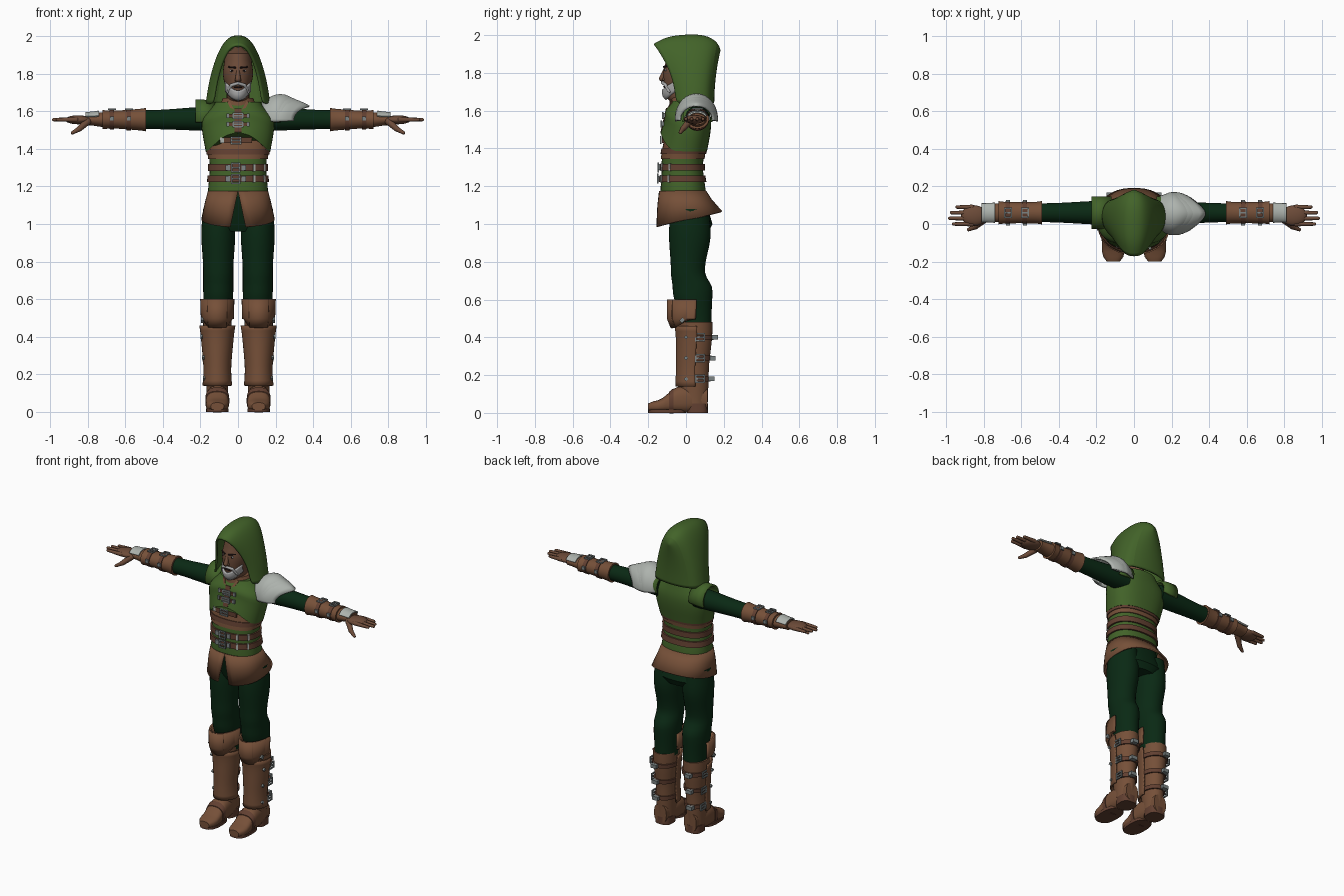
import bpy, bmesh
from math import sin, cos, radians, copysign, pi
from mathutils import Vector, Matrix, Euler

cube = bpy.data.objects.get("Cube")
if cube:
    bpy.data.objects.remove(cube, do_unlink=True)


def material(name, red, green, blue):
    mat = bpy.data.materials.new(name)
    mat.use_nodes = True
    mat.diffuse_color = (red, green, blue, 1)
    mat.node_tree.nodes["Principled BSDF"].inputs["Base Color"].default_value = mat.diffuse_color
    return mat


GREEN = material("moss green", .055, .125, .022)
DARK = material("dark green cloth", .003, .022, .007)
LEATHER = material("brown leather", .18, .08, .04)
STRAP = material("strap leather", .12, .05, .03)
SKIN = material("skin", .15, .07, .04)
PLATE = material("pale plate", .42, .45, .42)
METAL = material("steel", .2, .23, .23)
BEARD = material("grey beard", .4, .4, .4)
INK = material("dark brown", .02, .01, .01)
made = []


def finish(name, bm, mat, mirror=False, thick=0, subdivide=0):
    bmesh.ops.recalc_face_normals(bm, faces=bm.faces)
    mesh = bpy.data.meshes.new(name)
    bm.to_mesh(mesh)
    bm.free()
    mesh.materials.append(mat)
    ob = bpy.data.objects.new(name, mesh)
    bpy.context.collection.objects.link(ob)
    if subdivide:
        mod = ob.modifiers.new("smooth", "SUBSURF")
        mod.levels = mod.render_levels = subdivide
    if thick:
        mod = ob.modifiers.new("thickness", "SOLIDIFY")
        mod.thickness, mod.offset = thick, 0
    if mirror:
        ob.modifiers.new("mirror", "MIRROR")
    made.append(ob)


def join_rows(bm, rows, closed):
    for low, high in zip(rows, rows[1:]):
        for i in range(len(low) if closed else len(low) - 1):
            j = (i + 1) % len(low)
            bm.faces.new((low[i], low[j], high[j], high[i]))


def loft(name, rings, mat, axis="z", side=0, arc=None, power=2, warp=None, count=32, **options):
    """Skin oval rings (position, centre, radius, radius) set along an axis."""
    bm = bmesh.new()
    rows = []
    first, last = arc or (0, 360)
    steps = count - 1 if arc else count
    for t, centre, wide, deep in rings:
        row = []
        for i in range(count):
            a = radians(first + (last - first) * i / steps)
            u = side + wide * copysign(abs(cos(a)) ** (2 / power), cos(a))
            v = centre + deep * copysign(abs(sin(a)) ** (2 / power), sin(a))
            point = Vector({"z": (u, v, t), "x": (t, u, v), "y": (u, t, v)}[axis])
            if warp:
                warp(point, a)
            row.append(bm.verts.new(point))
        rows.append(row)
    join_rows(bm, rows, closed=not arc)
    if not arc:
        bm.faces.new(rows[0])
        bm.faces.new(rows[-1])
    finish(name, bm, mat, **options)


def ring_at(keys, t):
    """Ease between the two key rings around a position."""
    for low, high in zip(keys, keys[1:]):
        if t <= high[0]:
            break
    f = min(1, max(0, (t - low[0]) / (high[0] - low[0])))
    f = (1 - cos(pi * f)) / 2
    return [p + (q - p) * f for p, q in zip(low[1:], high[1:])]


def wrap(name, keys, low, high, mat, grow=0, flare=0, steps=12, **options):
    """Build one layer of a body region between two positions."""
    rings = []
    for k in range(steps + 1):
        t = low + (high - low) * k / steps
        centre, wide, deep = ring_at(keys, t)
        extra = grow + flare * abs(2 * k / steps - 1) ** 4
        rings.append((t, centre, wide + extra, deep + extra))
    loft(name, rings, mat, **options)


def ball(name, centre, radii, mat, mirror=False):
    bm = bmesh.new()
    place = Matrix.LocRotScale(Vector(centre), None, Vector(radii))
    bmesh.ops.create_uvsphere(bm, u_segments=16, v_segments=10, radius=1, matrix=place)
    finish(name, bm, mat, mirror)


def limb(name, start, end, thick_start, thick_end, mat):
    """Mirrored tapered rod with round ends."""
    bm = bmesh.new()
    start, end = Vector(start), Vector(end)
    way = end - start
    place = Matrix.LocRotScale((start + end) / 2, way.to_track_quat("Z", "Y"), None)
    bmesh.ops.create_cone(bm, segments=12, radius1=thick_start, radius2=thick_end, depth=way.length, matrix=place)
    for point, radius in ((start, thick_start), (end, thick_end)):
        bmesh.ops.create_uvsphere(bm, u_segments=12, v_segments=8, radius=radius, matrix=Matrix.Translation(point))
    finish(name, bm, mat, mirror=True)


def boxes(name, sizes, mat, loc, turn=(0, 0, 0), mirror=False):
    """Join boxes (offset, size) and place them together."""
    bm = bmesh.new()
    place = Matrix.LocRotScale(Vector(loc), Euler([radians(angle) for angle in turn]), None)
    for offset, size in sizes:
        part = Matrix.LocRotScale(Vector(offset), None, Vector(size))
        bmesh.ops.create_cube(bm, size=1, matrix=place @ part)
    finish(name, bm, mat, mirror)


def block(name, size, mat, loc, **options):
    boxes(name, [((0, 0, 0), size)], mat, loc, **options)


def buckle(name, loc, width, height, **options):
    bar = .008
    posts = [((s * width / 2, 0, 0), (bar, bar, height)) for s in (-1, 1)]
    rails = [((0, 0, s * height / 2), (width + bar, bar, bar)) for s in (-1, 0, 1)]
    boxes(name, posts + rails, METAL, loc, **options)


# Key rings of each region: position, centre, radius, radius
HEAD = ((1.6, .02, .06, .06), (1.69, -.025, .06, .09), (1.8, -.01, .08, .11), (1.9, 0, .07, .1), (1.94, .02, .02, .03))
BODY = ((1.15, -.015, .16, .12), (1.3, -.02, .15, .11), (1.54, .01, .18, .11), (1.67, .02, .1, .08))
LEG = ((.5, .05, .07, .085), (.65, .035, .08, .105), (.75, .01, .08, .09), (.95, .02, .09, .11), (1.1, .02, .08, .1))
BOOT = ((.05, .045, .055, .07), (.2, .04, .06, .08), (.45, .05, .075, .09))
FOOT = ((-.2, .03, .035, .02), (-.16, .035, .06, .03), (-.03, .07, .06, .07), (.12, .07, .045, .06))
ARM = ((.1, 1.56, .065, .065), (.5, 1.555, .05, .05), (.7, 1.555, .05, .04), (.8, 1.555, .045, .03))
FRONT = (175, 365)
leg = dict(side=.11, mirror=True)
arm = dict(axis="x", side=.06, mirror=True)
torso = dict(power=2.4, count=40)


def on_body(x, z, out):
    """Point in front of the torso surface."""
    centre, wide, deep = ring_at(BODY, z)
    return x, centre - out - deep * (1 - abs(x / wide) ** 2.4) ** (1 / 2.4), z


# Head and face
wrap("head", HEAD, 1.6, 1.94, SKIN, steps=20)
limb("nose", (0, -.11, 1.82), (0, -.128, 1.77), .008, .015, SKIN)
limb("nostril", (0, -.12, 1.766), (.012, -.118, 1.766), .01, .008, SKIN)
limb("eyebrow", (.015, -.118, 1.832), (.05, -.098, 1.835), .005, .004, INK)
ball("eye", (.032, -.107, 1.815), (.011, .007, .006), BEARD, mirror=True)
ball("pupil", (.032, -.112, 1.815), (.005, .004, .005), INK, mirror=True)
ball("mouth", (0, -.114, 1.727), (.025, .007, .005), INK)
limb("moustache", (0, -.125, 1.748), (.035, -.11, 1.738), .008, .009, BEARD)
limb("moustache_end", (.035, -.11, 1.738), (.056, -.088, 1.7), .009, .006, BEARD)


def rise_at_sides(point, a):
    point.z += .05 * cos(a) ** 2


wrap("beard", HEAD, 1.66, 1.71, BEARD, grow=.005, steps=5, arc=(195, 345), warp=rise_at_sides, thick=.014)

# Hood: arches from the face to the back of the head
bm = bmesh.new()
arches = []
for top_y, hem_y, top_z, width in ((-.17, -.05, 1.95, .13), (-.1, -.02, 1.99, .155), (0, .04, 2, .17),
                                   (.1, .09, 2, .16), (.17, .13, 1.96, .13), (.18, .15, 1.9, 0)):
    arch = []
    for i in range(17):
        a = pi * i / 16
        rise = abs(sin(a)) ** .9
        x = copysign(abs(cos(a)) ** .8, cos(a)) * (1 - rise / 4)
        point = (width * x, hem_y + (top_y - hem_y) * rise ** 2, 1.64 + (top_z - 1.64) * rise)
        arch.append(bm.verts.new(point))
    arches.append(arch)
join_rows(bm, arches, closed=False)
bmesh.ops.remove_doubles(bm, verts=bm.verts, dist=.001)
finish("hood", bm, GREEN, thick=.012, subdivide=2)


# Torso layers
def raise_front_hem(point, a):
    point.z += (1.65 - point.z) * .37 * max(0, -sin(a)) ** 3


loft("collar", [(1.6, .01, .11, .1), (1.67, 0, .08, .085)], LEATHER)
wrap("tunic", BODY, 1.15, 1.36, GREEN, **torso)
wrap("corset", BODY, 1.345, 1.5, LEATHER, grow=.006, **torso)
wrap("vest", BODY, 1.385, 1.65, GREEN, grow=.013, warp=raise_front_hem, **torso)
wrap("chest_belt", BODY, 1.37, 1.4, STRAP, grow=.011, steps=2, **torso)
rings = [(x, 1.575, .08, height) for x, height in ((.12, .065), (.18, .08), (.225, .08))]
loft("shoulder_cap", rings, GREEN, arc=(-25, 205), thick=.012, **arm)

# Belts, chest straps and their fittings
for z in (1.24, 1.3):
    wrap("waist_belt", BODY, z - .018, z + .018, STRAP, grow=.01, steps=2, **torso)
    buckle("belt_buckle", on_body(-.012, z, .018), .04, .045)
    for x in (-.055, .03):
        block("belt_tip", (.025, .012, .03), METAL, on_body(x, z, .012))
    for x in (.085, .138):
        block("belt_keeper", (.012, .012, .04), PLATE, on_body(x, z, .011), turn=(0, 0, 300 * x))
block("chest_strap", (.15, .012, .03), STRAP, on_body(0, 1.445, .012))
buckle("chest_buckle", on_body(-.01, 1.445, .024), .05, .035)
block("strap_tip", (.022, .014, .03), PLATE, on_body(-.085, 1.445, .016))
block("placket", (.035, .012, .13), STRAP, on_body(0, 1.55, .015), turn=(-13, 0, 0))
block("lapel", (.014, .012, .09), LEATHER, on_body(.032, 1.615, .016), turn=(-25, 28, 0), mirror=True)
for z in (1.53, 1.575):
    block("chest_tab", (.12, .012, .018), STRAP, on_body(0, z, .022))
    buckle("tab_buckle", on_body(0, z, .03), .05, .028)
    block("tab_end", (.014, .012, .024), METAL, on_body(.055, z, .026), mirror=True)


# Skirt, split in front and lower there than behind
def skirt_hem(point, a):
    drop = (1.175 - point.z) / .15
    point.z += .04 * sin(a) * drop
    point.x += copysign(.04 * drop * max(0, -sin(a)) ** 20, cos(a))


rings = [(1.175, -.018, .155, .12), (1.11, -.007, .172, .14), (1.025, .018, .19, .17)]
loft("skirt", rings, LEATHER, arc=(-90, 270), warp=skirt_hem, thick=.01, **torso)
loft("hips", [(.96, .03, .1, .09), (1.0, .03, .16, .11), (1.17, -.01, .145, .1)], DARK, **torso)

# Legs and boots
wrap("trouser_leg", LEG, .46, 1.08, DARK, steps=24, side=.105, mirror=True)
wrap("boot_shaft", BOOT, .05, .48, LEATHER, **leg)
wrap("shin_guard", BOOT, .14, .46, LEATHER, grow=.008, flare=.008, arc=FRONT, thick=.01, **leg)


def knee_hem(point, a):
    if point.z < .5:
        point.z += .05 * cos(a) ** 4


rings = [(.45, .04, .075, .11), (.5, .04, .083, .13), (.6, .045, .085, .135)]
loft("knee_guard", rings, LEATHER, arc=FRONT, warp=knee_hem, thick=.012, **leg)
rings = [(z, centre, wide + .004, deep + .007) for z, centre, wide, deep in rings]
loft("knee_panel", rings, LEATHER, arc=(235, 305), thick=.009, **leg)
block("knee_stud", (.014, .022, .022), METAL, (.19, -.02, .49), turn=(45, 0, 0), mirror=True)
for z in (.18, .29, .4):
    centre, wide, deep = ring_at(BOOT, z)
    edge, back = .12 + wide, centre + deep
    wrap("boot_strap", BOOT, z - .013, z + .013, STRAP, grow=.009, steps=2, **leg)
    buckle("boot_buckle", (edge, .075, z), .045, .036, turn=(0, 0, 90), mirror=True)
    block("strap_tail", (.04, .03, .024), METAL, (.125, back + .015, z), mirror=True)
    block("guard_stud", (.012, .016, .016), METAL, (edge, 0, z), turn=(45, 0, 0), mirror=True)
wrap("foot", FOOT, -.2, .115, LEATHER, axis="y", power=2.6, **leg)
wrap("toe_strap", FOOT, -.09, -.065, STRAP, grow=.004, steps=2, axis="y", power=2.6, **leg)
loft("sole", [(z, -.1, .06, .1) for z in (0, .018)], STRAP, power=2.6, **leg)
loft("heel", [(z, .06, .055, .056) for z in (0, .05)], STRAP, power=2.8, **leg)

# Arms, bracers and gloves
wrap("sleeve", ARM, .13, .53, DARK, **arm)
wrap("bracer", ARM, .49, .72, LEATHER, grow=.006, flare=.006, **arm)
for x in (.58, .67):
    wrap("bracer_strap", ARM, x - .012, x + .012, STRAP, grow=.011, steps=2, **arm)
    buckle("bracer_buckle", (x, .06, 1.61), .034, .05, turn=(-90, 0, 0), mirror=True)
    for y in (0, .12):
        block("bracer_stud", (.022, .016, .022), METAL, (x, y, 1.56), mirror=True)
wrap("glove_cuff", ARM, .7, .81, LEATHER, **arm)
wrap("hand_plate", ARM, .74, .81, PLATE, grow=.007, arc=(25, 155), thick=.009, **arm)

# Hands
ball("palm", (.85, .045, 1.554), (.07, .055, .024), SKIN, mirror=True)
for y, tip in ((0, .96), (.03, .98), (.06, .97), (.09, .94)):
    limb("finger", (.86, y, 1.555), (tip, y, 1.555), .013, .009, SKIN)
limb("thumb_base", (.8, .02, 1.545), (.845, -.015, 1.505), .019, .015, SKIN)
limb("thumb_tip", (.845, -.015, 1.505), (.88, -.03, 1.485), .014, .009, SKIN)


# Layered shoulder armour, on the left side only
def peak(point, a):
    point.x -= .4 * max(0, point.x - .17) * abs(cos(a)) ** 1.5


for layer in range(3):
    reach, lift = .25 - .03 * layer, .01 * layer
    rings = []
    for k in range(9):
        bulge = sin(pi * k / 8)
        rings.append((.13 + reach * k / 8, 1.555, .085 + .025 * bulge, .07 + .042 * bulge + lift))
    loft("shoulder_plate", rings, PLATE, axis="x", side=.055, arc=(-5, 185), warp=peak, thick=.009)

# Smooth shading with crisp edges
bpy.ops.object.select_all(action="DESELECT")
for ob in made:
    ob.select_set(True)
bpy.context.view_layer.objects.active = made[0]
bpy.ops.object.shade_smooth_by_angle(angle=radians(40))
